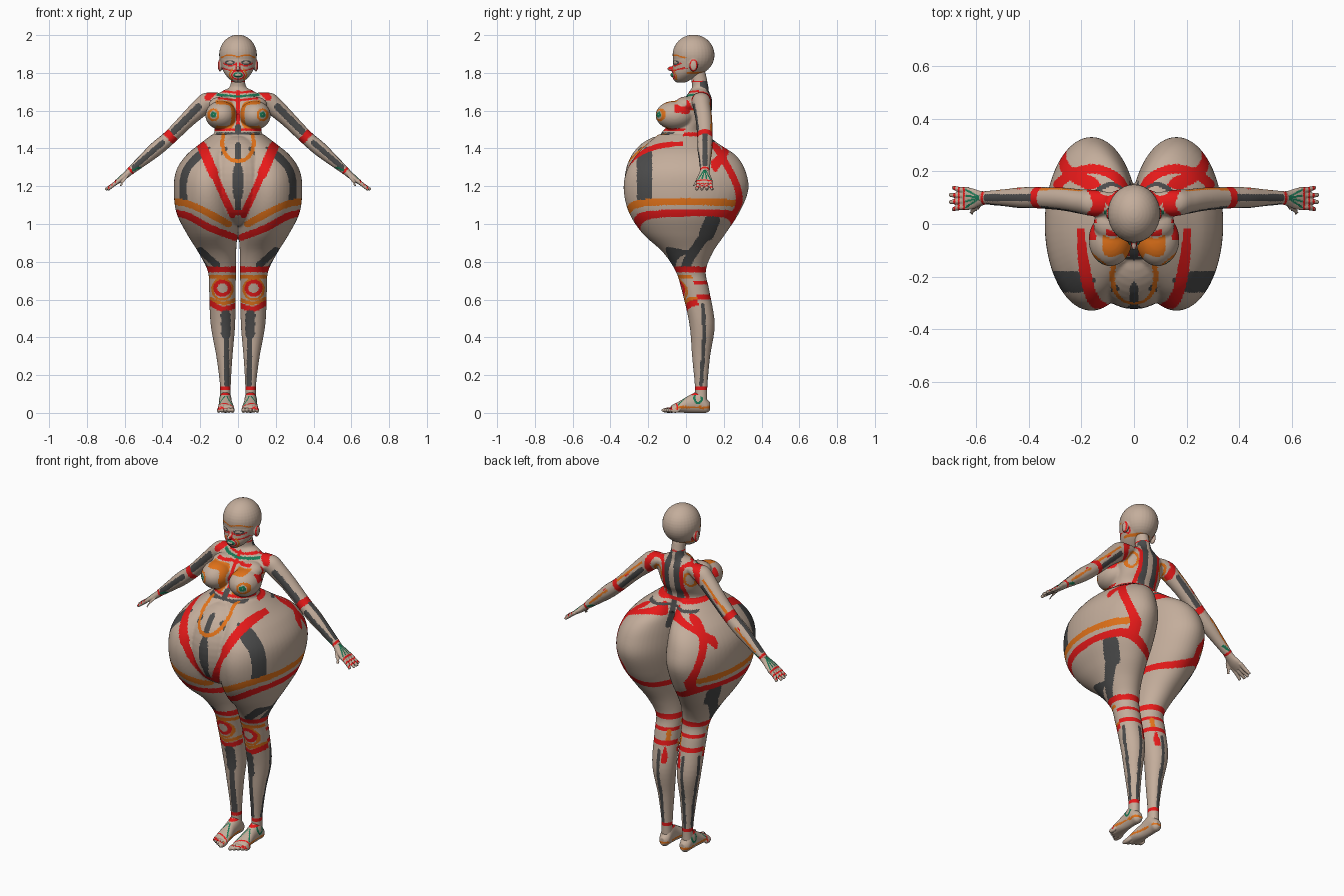
import bpy, bmesh, math
from mathutils import Vector, Matrix

cube = bpy.data.objects.get("Cube")
if cube:
    bpy.data.objects.remove(cube, do_unlink=True)

# Materials
COLOURS = {"skin": (.55, .42, .33), "red": (.8, .01, .01), "orange": (.76, .17, .01),
           "grey": (.07, .07, .07), "green": (.01, .19, .09)}
MATERIALS = []
for colour_name, rgb in COLOURS.items():
    material = bpy.data.materials.new(colour_name)
    material.use_nodes = True
    material.diffuse_color = (*rgb, 1)
    shader = material.node_tree.nodes["Principled BSDF"]
    shader.inputs["Base Color"].default_value = (*rgb, 1)
    shader.inputs["Roughness"].default_value = .7
    MATERIALS.append(material)
INDEX = {name: i for i, name in enumerate(COLOURS)}

# Stripe half-widths, mirrored sides and directions
HAIR, THIN, FINE, MEDIUM, WIDE, BROAD, HUGE = .0035, .006, .01, .014, .018, .026, .04
BOTH = (1, -1)
ARM_UP = (.67, 0, .74)
UPRIGHT = (0, 0, 1)


def spline(points, steps):
    """Smooth curve through points of any dimension."""
    p = [Vector(q) for q in points]
    p = [p[0]] + p + [p[-1]]
    out = []
    for i in range(1, len(p) - 2):
        a, b, c, d = p[i - 1:i + 3]
        for k in range(steps):
            t = k / steps
            out.append((b * 2 + (c - a) * t + (a * 2 - b * 5 + c * 4 - d) * t * t
                        + (b * 3 - a - c * 3 + d) * t ** 3) / 2)
    return out + [p[-2]]


def tube(bm, *sections, u=(1, 0, 0), v=(0, 1, 0), sides=(1,), segments=40):
    """Loft of ellipses: x, y, z, radius along u, radius along v."""
    for side in sides:
        rings = []
        for x, y, z, across, deep in spline(sections, 6):
            loop = []
            for k in range(segments):
                angle = math.tau * k / segments
                q = Vector((x, y, z)) + Vector(u) * across * math.cos(angle) + Vector(v) * deep * math.sin(angle)
                loop.append(bm.verts.new((q.x * side, q.y, q.z)))
            rings.append(loop)
        for low, high in zip(rings, rings[1:]):
            for k in range(segments):
                j = (k + 1) % segments
                bm.faces.new((low[k], low[j], high[j], high[k]))
        bm.faces.new(rings[0])
        bm.faces.new(rings[-1])


def ball(bm, centre, radii, sides=(1,)):
    for side in sides:
        place = Matrix.Translation((centre[0] * side, *centre[1:])) @ Matrix.Diagonal((*radii, 1))
        bmesh.ops.create_uvsphere(bm, u_segments=32, v_segments=20, radius=1, matrix=place)


def line(colour, views, width, *points):
    return INDEX[colour], views.split(), width, points


def loop_line(colour, view, width, cx, cz, rx, rz):
    angles = [math.tau * k / 16 for k in range(17)]
    return line(colour, view, width, *[(cx + rx * math.cos(a), cz + rz * math.sin(a)) for a in angles])


def band(colour, width, height, views="front back", reach=.18):
    """Level stripe around the middle or the legs."""
    return line(colour, views, width, (0, height), (reach, height))


def distance(px, pz, points):
    best = math.inf
    for (ax, az), (bx, bz) in zip(points, points[1:]):
        dx, dz = bx - ax, bz - az
        t = max(0, min(1, ((px - ax) * dx + (pz - az) * dz) / (dx * dx + dz * dz)))
        best = min(best, math.hypot(px - ax - t * dx, pz - az - t * dz))
    return best


def paint(mesh, stripes):
    """Colour the faces close to lines drawn from the front, back, side or top."""
    ready = []
    for colour, views, width, points in stripes:
        path = [tuple(q) for q in spline(points, 4)] if len(points) > 2 else points
        xs, zs = zip(*path)
        ready.append((colour, views, width, path, min(xs) - width, max(xs) + width,
                      min(zs) - width, max(zs) + width))
    for face in mesh.polygons:
        c, n = face.center, face.normal
        facing = {"front": n.y < 0, "back": n.y >= 0, "side": n.x * c.x > 0 and abs(n.x) > .3, "top": n.z > .1}
        for colour, views, width, path, left, right, low, high in ready:
            for view in views:
                if facing[view]:
                    a, b = {"side": (c.y, c.z), "top": (abs(c.x), c.y)}.get(view, (abs(c.x), c.z))
                    if left < a < right and low < b < high and distance(a, b, path) < width:
                        face.material_index = colour


def fuse(name, bm, voxel, smooth, stripes):
    """Blend overlapping forms into one skin, then mark it."""
    bmesh.ops.recalc_face_normals(bm, faces=bm.faces)
    rough = bpy.data.meshes.new(name + "_rough")
    bm.to_mesh(rough)
    bm.free()
    ob = bpy.data.objects.new(name, rough)
    bpy.context.collection.objects.link(ob)
    blend = ob.modifiers.new("blend", 'REMESH')
    blend.mode, blend.voxel_size = 'VOXEL', voxel
    soften = ob.modifiers.new("soften", 'SMOOTH')
    soften.factor, soften.iterations = .5, smooth
    skin = bpy.data.meshes.new_from_object(ob.evaluated_get(bpy.context.evaluated_depsgraph_get()))
    ob.modifiers.clear()
    ob.data = skin
    bpy.data.meshes.remove(rough)
    skin.name = name
    skin.materials.clear()
    for material in MATERIALS:
        skin.materials.append(material)
    skin.polygons.foreach_set("material_index", [0] * len(skin.polygons))
    paint(skin, stripes)
    skin.shade_smooth()


# Body: legs with hips, belly, torso, chest and arms
bm = bmesh.new()
tube(bm, (.067, .08, .06, .03, .033), (.067, .08, .15, .029, .034), (.072, .08, .3, .043, .048),
     (.08, .085, .47, .065, .067), (.083, .05, .65, .07, .073), (.085, .025, .75, .075, .08),
     (.11, .01, .85, .1, .132), (.137, -.01, .95, .135, .22), (.157, -.01, 1.06, .169, .292),
     (.162, 0, 1.18, .178, .33), (.157, 0, 1.28, .171, .315), (.135, 0, 1.36, .143, .267),
     (.1, -.015, 1.42, .108, .195), (.06, -.02, 1.475, .075, .125), sides=BOTH, segments=56)
ball(bm, (0, -.11, 1.23), (.19, .215, .24))
tube(bm, (0, -.02, 1.4, .13, .15), (0, -.01, 1.49, .125, .115), (0, .03, 1.55, .125, .097),
     (0, .045, 1.62, .14, .093), (0, .065, 1.67, .13, .07), (0, .07, 1.705, .08, .05),
     (0, .075, 1.73, .042, .043), (0, .06, 1.81, .036, .042))
ball(bm, (.09, -.06, 1.576), (.083, .101, .076), BOTH)
ball(bm, (.085, 0, 1.63), (.07, .06, .045), BOTH)
tube(bm, (.09, .08, 1.675, .03, .04), (.15, .08, 1.655, .05, .05), (.2, .085, 1.615, .049, .047),
     (.27, .095, 1.55, .042, .044), (.36, .1, 1.46, .038, .041), (.43, .1, 1.4, .039, .04),
     (.5, .1, 1.34, .031, .032), (.58, .1, 1.272, .02, .025), u=ARM_UP, sides=BOTH)

hip_marks = [
    line("grey", "side", HUGE, (-.22, 1.37), (-.22, 1.14)),
    line("grey", "side", HUGE, (.14, 1.02), (.11, .95)),
    line("grey", "side", BROAD, (.11, .95), (.03, .84), (0, .78)),
    line("grey", "front", WIDE, (.2, .86), (.11, .78)),
    line("orange", "front", WIDE, (.35, 1.12), (.28, 1.11), (.2, 1.08), (.05, 1)),
    line("orange", "back", WIDE, (.35, 1.12), (.26, 1.11)),
    line("red", "front", WIDE, (.34, 1.06), (.26, 1.04), (.15, .98), (.02, .93)),
    line("red", "back", WIDE, (.34, 1.06), (.25, 1.05), (.12, .99), (.01, .98)),
    line("red", "front", BROAD, (.19, 1.41), (.13, 1.27)),
    line("red", "front", WIDE, (.13, 1.27), (.09, 1.18), (.03, 1.05)),
    line("red", "top", WIDE, (.29, .15), (.24, .19), (.15, .21), (.07, .18), (.04, .14)),
    line("red", "side", WIDE, (.15, 1.42), (.2, 1.34), (.27, 1.2), (.28, 1.1), (.25, 1.05)),
    line("grey", "back", WIDE, (0, 1.46), (0, 1.33)),
    band("grey", THIN, 1.44, "back", .15),
    line("grey", "front", BROAD, (0, 1.29), (0, 1.15)),
    line("grey", "front", MEDIUM, (0, 1.42), (0, 1.07)),
    band("red", MEDIUM, 1.06, "front", .03),
    band("grey", THIN, 1.48, "front", .11),
    line("orange", "front", FINE, (.08, 1.47), (.08, 1.4), (.05, 1.35), (0, 1.33))]

leg_marks = [
    band("red", MEDIUM, .76), band("orange", FINE, .72, "front"), band("red", FINE, .69, "back"),
    line("orange", "back", FINE, (.04, .63), (.04, .68)),
    loop_line("orange", "front", THIN, .083, .655, .053, .055),
    loop_line("red", "front", FINE, .083, .66, .038, .035),
    line("orange", "front", FINE, (.01, .6), (.08, .58), (.16, .61)),
    line("red", "front", MEDIUM, (.01, .57), (.08, .55), (.16, .59)),
    band("red", MEDIUM, .615, "back"),
    line("grey", "front", BROAD, (.065, .52), (.064, .42)),
    line("grey", "front", MEDIUM, (.064, .42), (.058, .15)),
    line("grey", "side", FINE, (.09, .57), (.095, .4), (.08, .15)),
    line("grey", "back", FINE, (.08, .57), (.07, .15)),
    band("red", FINE, .13)]

torso_marks = [
    line("orange", "front", FINE, (.11, 1.645), (.04, 1.635), (.024, 1.58), (.04, 1.515), (.11, 1.51)),
    loop_line("orange", "front", THIN, .13, 1.578, .026, .028),
    loop_line("green", "front", THIN, .13, 1.578, .009, .01),
    line("red", "front", FINE, (0, 1.51), (0, 1.7)),
    band("red", THIN, 1.5, "front"),
    line("grey", "front", WIDE, (0, 1.51), (0, 1.49)),
    line("red", "front", THIN, (0, 1.655), (.1, 1.665)),
    line("green", "front", THIN, (0, 1.675), (.11, 1.685)),
    line("red", "front", THIN, (0, 1.695), (.1, 1.705)),
    band("red", THIN, 1.755),
    line("red", "front", WIDE, (.12, 1.71), (.16, 1.67)),
    line("red", "back", WIDE, (.12, 1.72), (.16, 1.66), (.155, 1.6)),
    line("grey", "back", WIDE, (.035, 1.49), (.035, 1.6), (.025, 1.74)),
    band("red", FINE, 1.475, "back"),
    line("red", "back", FINE, (.07, 1.48), (.06, 1.58), (.065, 1.68), (.13, 1.7)),
    loop_line("orange", "back", THIN, .1, 1.61, .025, .04)]

wrist = line("red", "front back", THIN, (.55, 1.26), (.59, 1.31))
arm_marks = [
    line("grey", "front", WIDE, (.21, 1.62), (.34, 1.49)),
    line("grey", "front top", MEDIUM, (.4, 1.43), (.55, 1.3)),
    line("grey", "top", MEDIUM, (.4, .1), (.56, .1)),
    line("grey", "back", MEDIUM, (.2, 1.6), (.34, 1.46)),
    line("orange", "back", THIN, (.2, 1.64), (.36, 1.49)),
    line("orange", "back", THIN, (.42, 1.42), (.54, 1.31)),
    line("red", "front back", WIDE, (.32, 1.42), (.4, 1.51)),
    line("green", "front back", THIN, (.52, 1.3), (.57, 1.28)), wrist]
fuse("body", bm, .0065, 5, hip_marks + leg_marks + torso_marks + arm_marks)

# Head: skull, jaw, nose, lips and ears
bm = bmesh.new()
ball(bm, (0, .04, 1.895), (.1, .111, .107))
tube(bm, (0, .025, 1.87, .094, .094), (0, .02, 1.83, .086, .09), (0, 0, 1.795, .07, .073),
     (0, -.018, 1.768, .046, .05), (0, -.027, 1.75, .02, .026))
ball(bm, (0, -.078, 1.822), (.011, .022, .013))
ball(bm, (0, -.072, 1.789), (.022, .012, .01))
ball(bm, (.095, .04, 1.84), (.012, .023, .033), BOTH)
fuse("head", bm, .004, 3, [
    line("orange", "front", HAIR, (0, 1.885), (.05, 1.895), (.09, 1.88)),
    line("red", "front", HAIR, (.015, 1.845), (.043, 1.837), (.075, 1.85)),
    loop_line("grey", "front", HAIR, .043, 1.855, .023, .009),
    line("red", "front", HAIR, (.01, 1.85), (.014, 1.815), (.05, 1.815), (.08, 1.825)),
    line("orange", "front", HAIR, (.03, 1.82), (.045, 1.79), (.03, 1.765)),
    loop_line("red", "front", HAIR, 0, 1.789, .034, .022),
    loop_line("green", "front", HAIR, 0, 1.789, .022, .01),
    line("grey", "front", HAIR, (0, 1.75), (0, 1.77)),
    loop_line("red", "side", HAIR, .04, 1.84, .018, .029),
    band("orange", THIN, 1.8, "back")])

for side, name in zip(BOTH, ("left", "right")):
    # Hand: palm, four fingers and thumb
    bm = bmesh.new()
    tube(bm, (.56, .1, 1.288, .02, .024), (.59, .097, 1.262, .018, .03), (.62, .096, 1.238, .016, .041),
         (.647, .096, 1.218, .012, .039), u=ARM_UP, sides=(side,))
    knuckles = [.064 + .022 * k for k in range(4)]
    for y in knuckles:
        spread = y + (y - .096) * .25
        tip = .703 - 12 * (y - .096) ** 2
        tube(bm, (.63, y, 1.23, .011, .011), (.66, y, 1.208, .011, .011), (tip, spread, 1.182, .008, .008),
             u=ARM_UP, sides=(side,), segments=16)
    tube(bm, (.585, .085, 1.262, .015, .015), (.605, .06, 1.233, .012, .013), (.622, .042, 1.202, .009, .009),
         u=(.7, .7, 0), v=(0, .5, .6), sides=(side,), segments=16)
    joints = [line("red", "top", HAIR, (x, .05), (x, .14)) for x in (.648, .668, .685)]
    tendons = [line("green", "top", HAIR, (.585, .1), (.64, y)) for y in knuckles]
    fuse(name + "_hand", bm, .0035, 1, joints + tendons + [wrist])

    # Foot: heel to ball, and five toes
    bm = bmesh.new()
    tube(bm, (.065, .128, .035, .015, .02), (.066, .11, .037, .03, .036), (.067, .075, .058, .034, .058),
         (.066, .02, .047, .034, .047), (.064, -.03, .033, .041, .032), (.063, -.08, .02, .044, .018),
         v=UPRIGHT, sides=(side,))
    for k in range(5):
        width = .0095 if k else .0125
        ball(bm, (.03 + .018 * k, -.093 + .009 * k, .014), (width, .038 - .003 * k, .014), (side,))
    fuse(name + "_foot", bm, .004, 1, [
        line("orange", "side", THIN, (.13, .03), (.08, .025)),
        band("orange", THIN, .03, "back"),
        loop_line("green", "side", THIN, .065, .08, .02, .028),
        line("green", "top", HAIR, (.03, -.06), (.06, .01)),
        line("green", "top", HAIR, (.1, -.04), (.07, .01)),
        line("red", "top", HAIR, (.015, -.075), (.11, -.045)),
        line("red", "top", HAIR, (.015, -.105), (.11, -.075)),
        band("red", THIN, .1, "front")])
